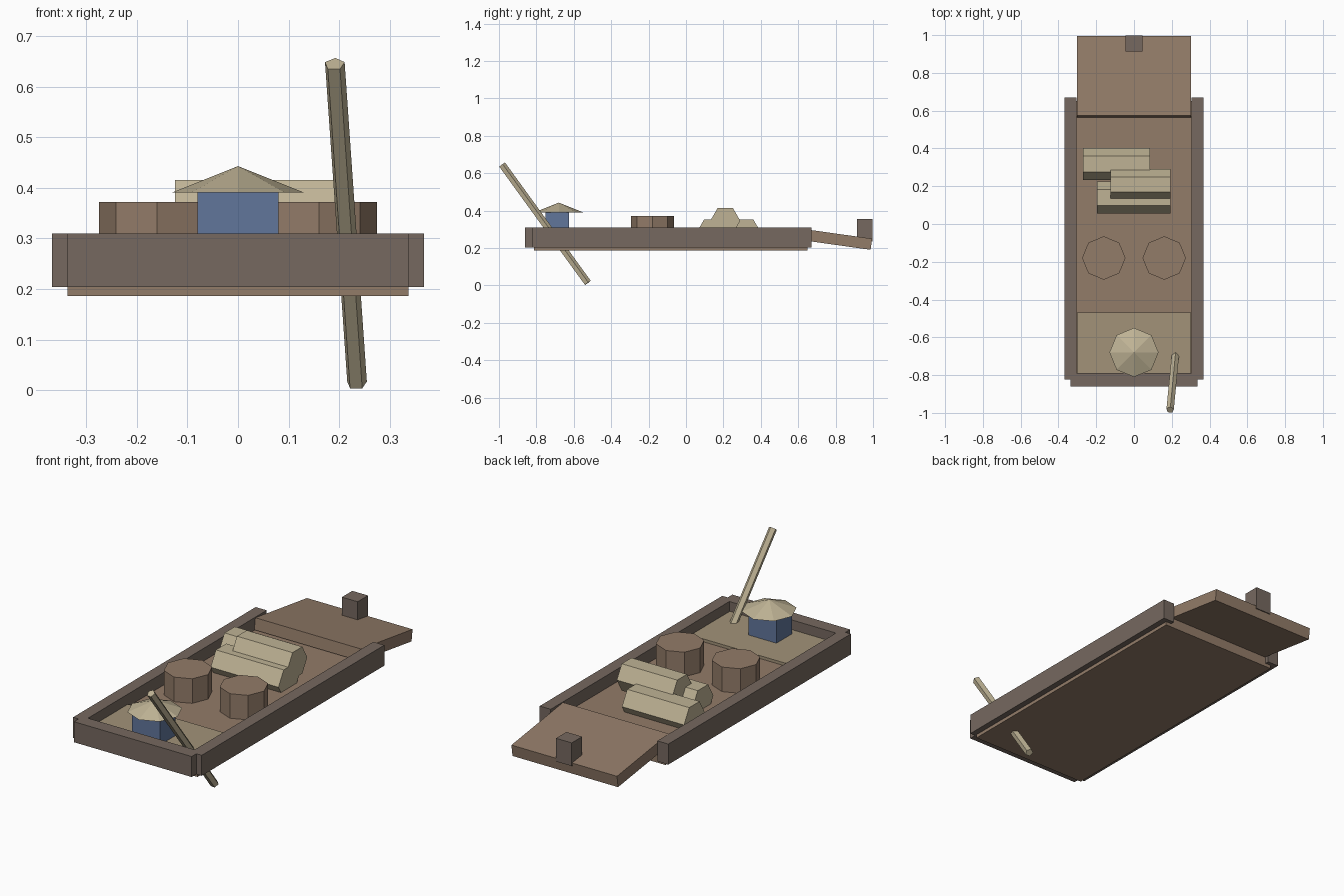
import bpy, bmesh, math
from mathutils import Vector, Matrix

if "Cube" in bpy.data.objects:
    bpy.data.objects.remove(bpy.data.objects["Cube"])


def material(name, rgb):
    m = bpy.data.materials.new(name)
    m.diffuse_color = (*rgb, 1)
    m.use_nodes = True
    m.node_tree.nodes["Principled BSDF"].inputs["Base Color"].default_value = m.diffuse_color
    return m


WOOD = material("warm_wood", (0.29, 0.20, 0.14))
DARK = material("dark_wood", (0.18, 0.14, 0.115))
MAT = material("deck_planks", (0.36, 0.29, 0.19))
STRAW = material("straw", (0.52, 0.45, 0.30))
BLUE = material("blue_cloth", (0.12, 0.18, 0.33))


def finish(name, bm, mat, matrix=Matrix()):
    me = bpy.data.meshes.new(name)
    bm.to_mesh(me)
    bm.free()
    me.materials.append(mat)
    ob = bpy.data.objects.new(name, me)
    ob.matrix_world = matrix
    bpy.context.collection.objects.link(ob)
    return ob


def box(name, lo, hi, mat, tilt=0.0):
    lo, hi = Vector(lo), Vector(hi)
    bm = bmesh.new()
    bmesh.ops.create_cube(bm, size=1)
    bmesh.ops.scale(bm, vec=hi - lo, verts=bm.verts)
    place = Matrix.Translation((lo + hi) / 2) @ Matrix.Rotation(tilt, 4, 'X')
    return finish(name, bm, mat, place)


def prism(name, a, b, r1, r2, sides, mat):
    """Flat-sided cylinder or cone from point a to point b."""
    a, b = Vector(a), Vector(b)
    axis = b - a
    bm = bmesh.new()
    bmesh.ops.create_cone(bm, cap_ends=True, segments=sides,
                          radius1=r1, radius2=r2, depth=axis.length)
    bmesh.ops.remove_doubles(bm, verts=bm.verts, dist=1e-5)
    turn = axis.to_track_quat('Z', 'Y').to_matrix().to_4x4()
    return finish(name, bm, mat, Matrix.Translation((a + b) / 2) @ turn)


def sack(name, x0, x1, y, z, r):
    """Six-sided bundle lying along x, flat side up."""
    bm = bmesh.new()
    ring = [bm.verts.new((x0, y + r * math.cos(k * math.pi / 3),
                          z + r * math.sin(k * math.pi / 3))) for k in range(6)]
    face = bm.faces.new(ring)
    out = bmesh.ops.extrude_face_region(bm, geom=[face], use_keep_orig=True)
    moved = [g for g in out["geom"] if isinstance(g, bmesh.types.BMVert)]
    bmesh.ops.translate(bm, vec=(x1 - x0, 0, 0), verts=moved)
    bmesh.ops.recalc_face_normals(bm, faces=bm.faces)
    return finish(name, bm, STRAW)


# Hull: floor, side rails, stern board, raised stern deck
box("hull_floor", (-0.337, -0.812, 0.186), (0.337, 0.65, 0.245), WOOD)
for side, x0, x1 in (("left", -0.368, -0.305), ("right", 0.305, 0.368)):
    box(side + "_rail", (x0, -0.822, 0.204), (x1, 0.67, 0.31), DARK)
box("stern_board", (-0.337, -0.86, 0.204), (0.337, -0.79, 0.31), DARK)
box("stern_deck", (-0.302, -0.79, 0.235), (0.302, -0.468, 0.26), MAT)

# Sloping bow ramp with its post
box("bow_ramp", (-0.302, 0.567, 0.22), (0.302, 0.993, 0.28), WOOD,
    tilt=math.radians(-8))
box("bow_post", (-0.045, 0.913, 0.235), (0.045, 0.998, 0.355), DARK)

# Cargo: two tubs and a stack of bundles
for side, x in (("left", -0.16), ("right", 0.16)):
    prism(side + "_tub", (x, -0.18, 0.24), (x, -0.18, 0.372), 0.115, 0.115, 8, WOOD)
sack("rear_bundle", -0.27, 0.085, 0.317, 0.28, 0.085)
sack("front_bundle", -0.195, 0.193, 0.14, 0.28, 0.085)
sack("top_bundle", -0.125, 0.193, 0.21, 0.346, 0.08)

# Seated boatman: body and wide conical hat
box("boatman_body", (-0.08, -0.75, 0.255), (0.08, -0.625, 0.393), BLUE)
prism("boatman_hat", (0, -0.68, 0.391), (0, -0.68, 0.443), 0.13, 0.0, 8, STRAW)

# Steering pole passing through the stern
prism("steering_pole", (0.235, -0.526, 0.013), (0.191, -0.984, 0.645),
      0.0205, 0.0205, 5, STRAW)
